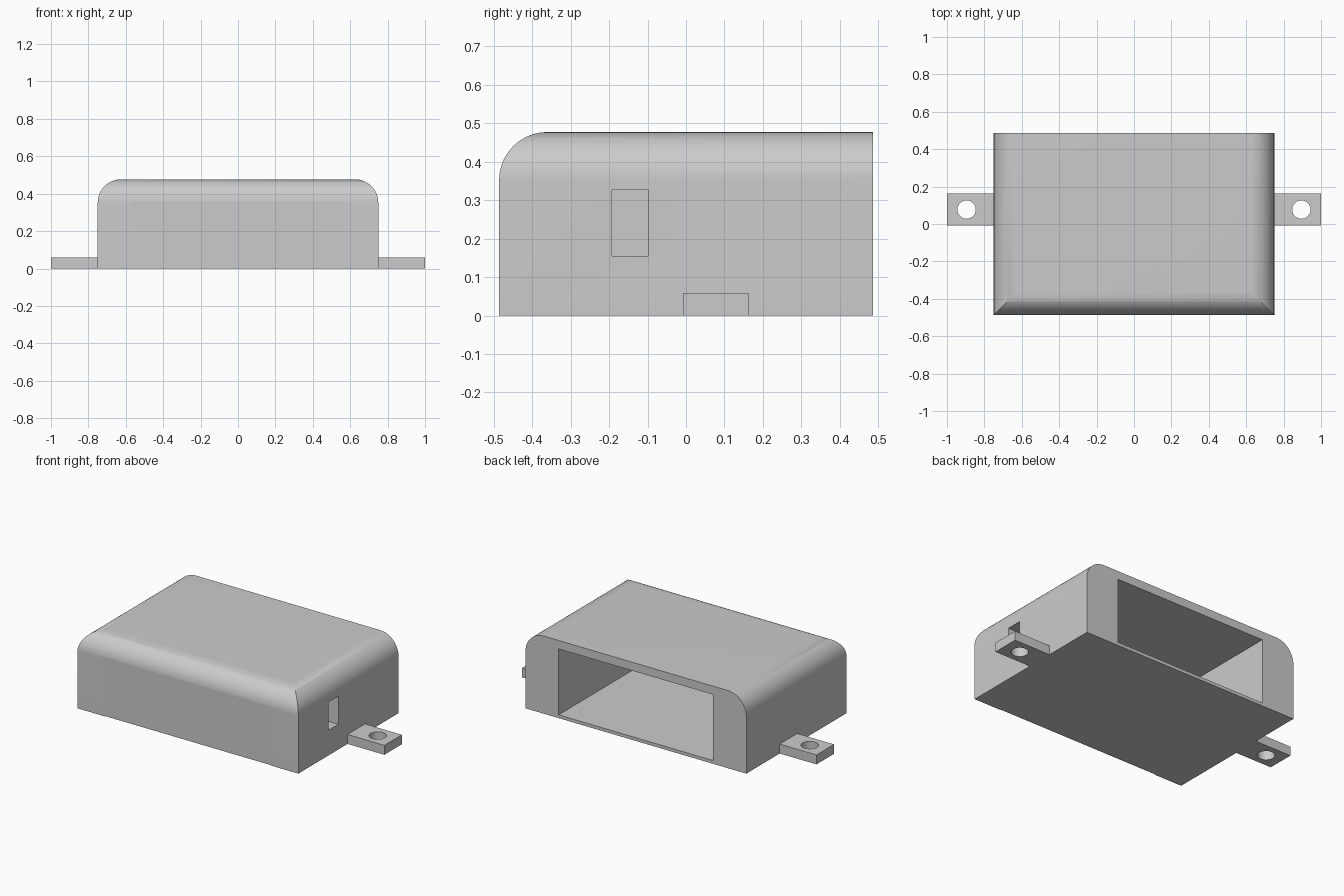
import bpy, bmesh, math
from mathutils import Vector

cube = bpy.data.objects.get("Cube")
if cube:
    bpy.data.objects.remove(cube, do_unlink=True)

HALF_X, HALF_Y, HEIGHT, FILLET = 0.75, 0.486, 0.477, 0.125

# Single plastic colour
grey = bpy.data.materials.new("grey plastic")
grey.use_nodes = True
colour = (0.6, 0.6, 0.6, 1)
grey.diffuse_color = colour
grey.node_tree.nodes["Principled BSDF"].inputs["Base Color"].default_value = colour


def make_object(name, bm):
    bmesh.ops.recalc_face_normals(bm, faces=bm.faces)
    mesh = bpy.data.meshes.new(name)
    bm.to_mesh(mesh)
    bm.free()
    mesh.materials.append(grey)
    obj = bpy.data.objects.new(name, mesh)
    bpy.context.collection.objects.link(obj)
    return obj


def box(name, low, high):
    bm = bmesh.new()
    bmesh.ops.create_cube(bm, size=1)
    low, high = Vector(low), Vector(high)
    for v in bm.verts:
        v.co = (low + high) / 2 + v.co * (high - low)
    return make_object(name, bm)


def prism(name, points, offset):
    bm = bmesh.new()
    face = bm.faces.new([bm.verts.new(p) for p in points])
    result = bmesh.ops.extrude_face_region(bm, geom=[face])
    verts = [g for g in result["geom"] if isinstance(g, bmesh.types.BMVert)]
    bmesh.ops.translate(bm, verts=verts, vec=offset)
    return make_object(name, bm)


def arc(cx, cz, start, steps=20):
    """Quarter circle of the fillet radius, running counter-clockwise."""
    angles = [start + math.pi / 2 * i / steps for i in range(steps + 1)]
    return [(cx + FILLET * math.cos(a), cz + FILLET * math.sin(a)) for a in angles]


def combine(obj, tool, operation="DIFFERENCE"):
    mod = obj.modifiers.new(operation.title(), "BOOLEAN")
    mod.operation, mod.object, mod.solver = operation, tool, "EXACT"
    bpy.context.view_layer.objects.active = obj
    bpy.ops.object.modifier_apply(modifier=mod.name)
    bpy.data.objects.remove(tool, do_unlink=True)


def smooth(obj):
    bpy.ops.object.select_all(action="DESELECT")
    obj.select_set(True)
    bpy.context.view_layer.objects.active = obj
    bpy.ops.object.shade_smooth_by_angle(angle=math.radians(30))


# Case: front profile with two rounded shoulders, trimmed by a side profile
zc = HEIGHT - FILLET
xc = HALF_X - FILLET
front = ([(-HALF_X, 0), (HALF_X, 0)] + arc(xc, zc, 0)
         + arc(-xc, zc, math.pi / 2))
case = prism("case", [(x, -HALF_Y, z) for x, z in front], (0, 2 * HALF_Y, 0))

side = ([(1, -1), (1, HEIGHT)] + arc(FILLET - HALF_Y, zc, math.pi / 2)
        + [(-HALF_Y, -1)])
trim = prism("side_trim", [(-1, y, z) for y, z in side], (2, 0, 0))
combine(case, trim, "INTERSECT")

# Compartment open at the back, side slot and shallow front recess
combine(case, box("compartment_cutter", (-0.525, -0.43, 0.02), (0.525, 0.6, 0.425)))
combine(case, box("slot_cutter", (0.45, -0.193, 0.155), (0.85, -0.098, 0.327)))
combine(case, box("recess_cutter", (-0.565, -0.6, -0.1),
                  (0.565, 0.004 - HALF_Y, zc + 0.01)))
smooth(case)

# Mounting tabs with screw holes
for name, s in (("left_tab", 1), ("right_tab", -1)):
    x0, x1 = sorted((s * HALF_X, s))
    tab = box(name, (x0, -0.008, 0), (x1, 0.162, 0.058))
    bm = bmesh.new()
    bmesh.ops.create_cone(bm, cap_ends=True, segments=48, radius1=0.049,
                          radius2=0.049, depth=0.4)
    bmesh.ops.translate(bm, verts=bm.verts, vec=(s * 0.895, 0.077, 0))
    combine(tab, make_object("hole_cutter", bm))
    smooth(tab)
